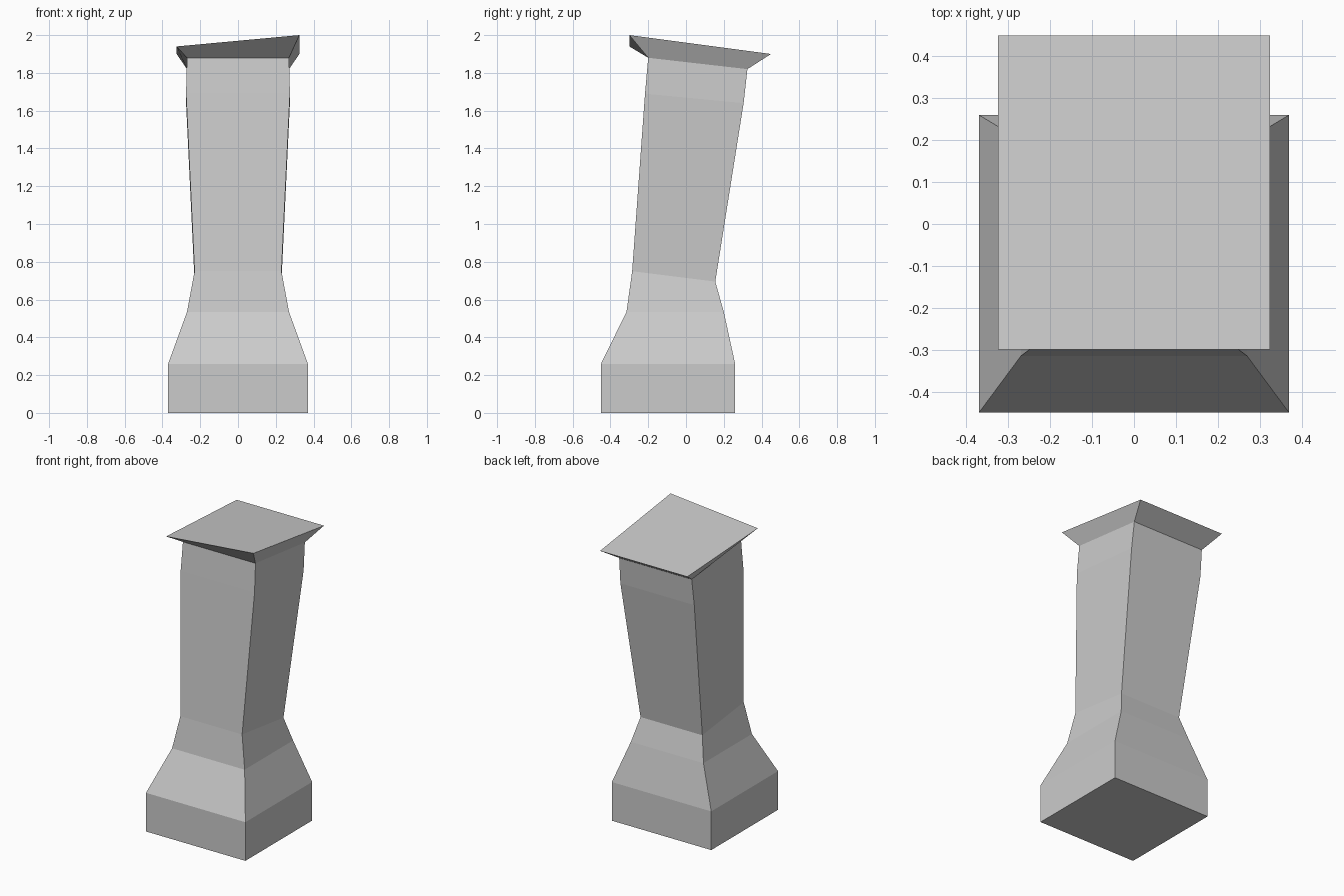
import bpy
import bmesh

if "Cube" in bpy.data.objects:
    bpy.data.objects.remove(bpy.data.objects["Cube"])

# Cross-sections from bottom to top:
# half width, front y, back y, front z, back z, lift of the front right corner
SECTIONS = [
    (0.37, -0.45, 0.26, 0.00, 0.00, 0.0),     # foot
    (0.37, -0.45, 0.26, 0.26, 0.26, 0.0),     # top of foot
    (0.27, -0.315, 0.20, 0.535, 0.535, 0.0),  # shoulder
    (0.23, -0.285, 0.155, 0.75, 0.695, 0.0),  # waist
    (0.275, -0.217, 0.305, 1.69, 1.64, 0.0),  # upper shaft
    (0.27, -0.20, 0.325, 1.88, 1.82, 0.0),    # neck
    (0.325, -0.30, 0.45, 1.94, 1.90, 0.06),   # slanted cap
]


def loft(name, sections):
    """Skin a stack of rectangular rings and close both ends."""
    bm = bmesh.new()
    rings = []
    for w, yf, yb, zf, zb, lift in sections:
        corners = [(-w, yf, zf), (w, yf, zf + lift), (w, yb, zb), (-w, yb, zb)]
        rings.append([bm.verts.new(c) for c in corners])
    for low, high in zip(rings, rings[1:]):
        for i in range(4):
            j = (i + 1) % 4
            bm.faces.new((low[i], low[j], high[j], high[i]))
    bm.faces.new(rings[0][::-1])
    bm.faces.new(rings[-1])
    mesh = bpy.data.meshes.new(name)
    bm.to_mesh(mesh)
    bm.free()
    obj = bpy.data.objects.new(name, mesh)
    bpy.context.collection.objects.link(obj)
    return obj


# Leaning pillar with a flared foot and cap
loft("leaning_pillar", SECTIONS)
